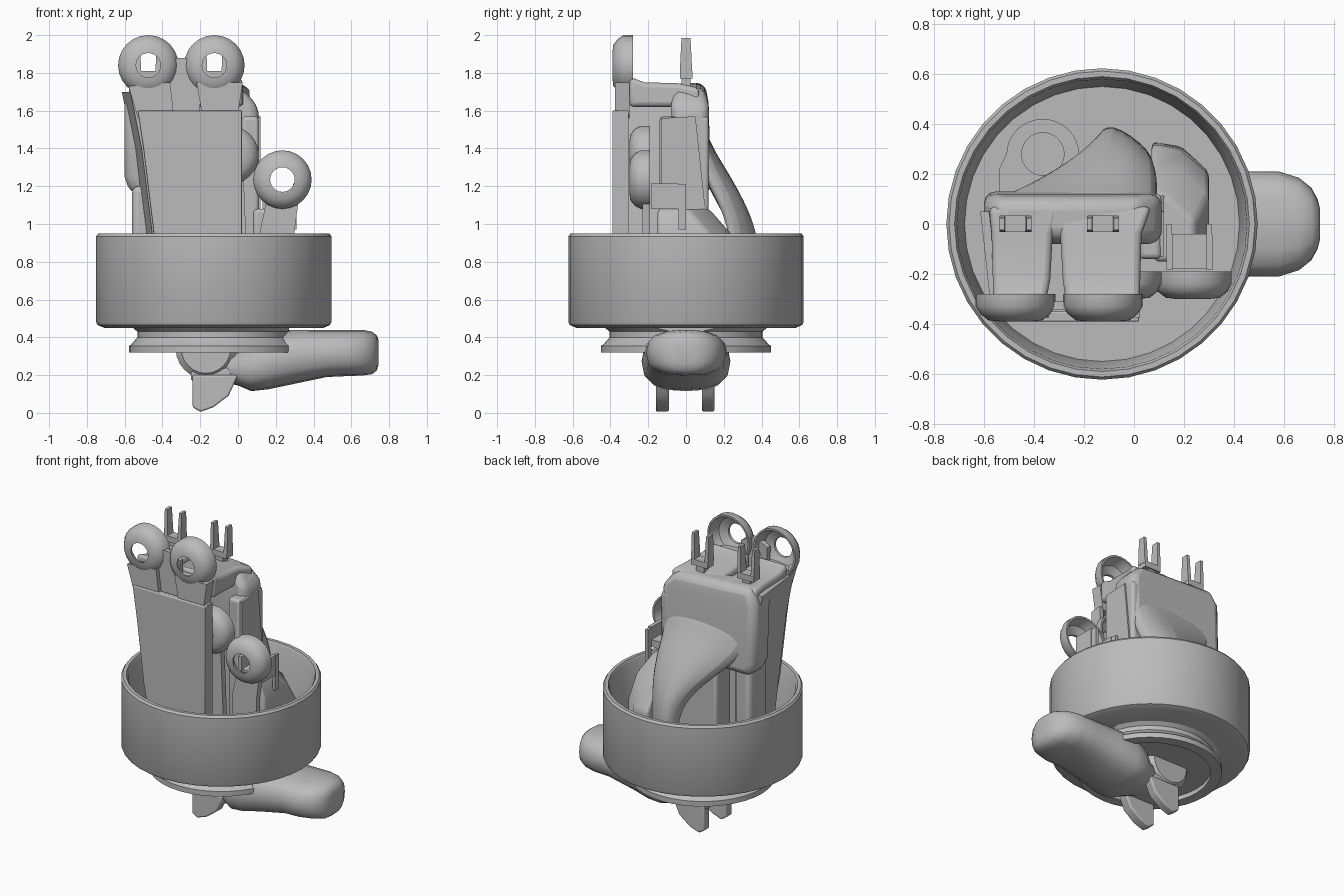
import bpy, bmesh, math
from mathutils import Vector, Matrix

if "Cube" in bpy.data.objects:
    bpy.data.objects.remove(bpy.data.objects["Cube"], do_unlink=True)

grey = bpy.data.materials.new("plain grey")
grey.use_nodes = True
COLOUR = (0.5, 0.5, 0.5, 1)
grey.diffuse_color = COLOUR
grey.node_tree.nodes["Principled BSDF"].inputs["Base Color"].default_value = COLOUR
CX = -0.128  # drum axis


def finish(name, bm, bevel=0, subsurf=0, angle=35):
    bmesh.ops.recalc_face_normals(bm, faces=bm.faces)
    mesh = bpy.data.meshes.new(name)
    bm.to_mesh(mesh)
    bm.free()
    ob = bpy.data.objects.new(name, mesh)
    bpy.context.collection.objects.link(ob)
    mesh.materials.append(grey)
    if bevel:
        mod = ob.modifiers.new("rounding", "BEVEL")
        mod.width, mod.segments = bevel, 3
    if subsurf:
        mod = ob.modifiers.new("smoothing", "SUBSURF")
        mod.levels = mod.render_levels = subsurf
    bpy.ops.object.select_all(action="DESELECT")
    ob.select_set(True)
    bpy.context.view_layer.objects.active = ob
    bpy.ops.object.shade_smooth_by_angle(angle=math.radians(angle))


def loft(name, sections, closed=False, **kw):
    """Skin a row of equal cross-sections; cap the ends or join them in a loop."""
    bm = bmesh.new()
    rings = [[bm.verts.new(p) for p in s] for s in sections]
    n = len(rings[0])
    pairs = list(zip(rings, rings[1:]))
    if closed:
        pairs.append((rings[-1], rings[0]))
    else:
        bm.faces.new(rings[0])
        bm.faces.new(rings[-1])
    for a, b in pairs:
        for i in range(n):
            bm.faces.new((a[i], a[(i + 1) % n], b[(i + 1) % n], b[i]))
    finish(name, bm, **kw)


def prism(name, pts, axis, lo, hi, **kw):
    """Extrude a flat outline along one axis."""
    place = {"x": lambda u, v, w: (w, u, v),
             "y": lambda u, v, w: (u, w, v),
             "z": lambda u, v, w: (u, v, w)}[axis]
    loft(name, [[place(u, v, w) for u, v in pts] for w in (lo, hi)], **kw)


def box(name, x, y, z, **kw):
    pts = [(x[0], y[0]), (x[1], y[0]), (x[1], y[1]), (x[0], y[1])]
    prism(name, pts, "z", *z, **kw)


def lathe(name, profile, centre, steps, axis="z", closed=False, cut_x=None):
    """Spin a (radius, height) profile round an axis."""
    bm = bmesh.new()
    vs = [bm.verts.new((r, 0, h)) for r, h in profile]
    edges = [bm.edges.new(p) for p in zip(vs, vs[1:])]
    if closed:
        edges.append(bm.edges.new((vs[-1], vs[0])))
    bmesh.ops.spin(bm, geom=vs + edges, cent=(0, 0, 0), axis=(0, 0, 1),
                   angle=math.tau, steps=steps)
    bmesh.ops.remove_doubles(bm, verts=bm.verts, dist=0.0001)
    if axis == "y":
        bm.transform(Matrix.Rotation(math.radians(90), 4, "X"))
    bm.transform(Matrix.Translation(Vector(centre)))
    if cut_x is not None:
        cut = bmesh.ops.bisect_plane(bm, geom=bm.verts[:] + bm.edges[:] + bm.faces[:],
                                     plane_co=(cut_x, 0, 0), plane_no=(1, 0, 0), clear_outer=True)
        bmesh.ops.edgeloop_fill(bm, edges=[e for e in cut["geom_cut"]
                                           if isinstance(e, bmesh.types.BMEdge)])
    finish(name, bm)


# Open drum and the flanged foot below it
lathe("drum", [(0, .45), (.58, .45), (.615, .465), (.623, .48), (.623, .935), (.612, .95),
               (.59, .95), (.58, .93), (.555, .54), (.55, .5), (0, .5)], (CX, 0, 0), 36)
lathe("foot_flange", [(0, .46), (.44, .46), (.405, .43), (.405, .4), (.44, .36), (.45, .355),
                      (.45, .32), (.38, .32), (.38, .35), (0, .35)], (CX, 0, 0), 36, cut_x=.27)


# Lower arm: rounded sections (x, bottom, top, half width)
def arm_section(x, bottom, top, w):
    ring = []
    for i in range(16):
        c, s = math.cos(math.tau * i / 16), math.sin(math.tau * i / 16)
        ring.append((x, w * math.copysign(abs(c) ** .75, c),
                     (bottom + top) / 2 + (top - bottom) / 2 * math.copysign(abs(s) ** .75, s)))
    return ring


arm = [(-.12, .17, .32, .1), (0, .145, .32, .17), (.07, .115, .38, .22), (.16, .125, .42, .235),
       (.28, .15, .44, .22), (.47, .19, .44, .21), (.58, .195, .44, .21), (.66, .198, .44, .185),
       (.71, .205, .43, .145), (.735, .225, .41, .1), (.745, .26, .38, .06)]
loft("lower_arm", [arm_section(*s) for s in arm], angle=40)
lathe("joint_knob", [(0, -.15), (.13, -.15), (.16, -.12), (.16, .12), (.13, .15), (0, .15)],
      (-.17, 0, .34), 24, axis="y")
box("joint_block", (-.25, .05), (-.14, .14), (.17, .24), bevel=.015)
claw = [(-.24, .2), (-.24, .03), (-.2, .005), (-.13, .03), (-.05, .09), (0, .2)]
for side, lo, hi in (("right", -.16, -.09), ("left", .085, .15)):
    prism(side + "_claw", claw, "y", lo, hi, bevel=.01)


# Hollow domed eye cups
def eye_cup(name, x, y, z, r):
    profile = [(.065, .11), (.108, .105), (.14, .08), (r, .05), (r, 0), (r - .012, 0),
               (r - .02, .03), (.12, .07), (.067, .095)]
    lathe(name, profile, (x, y, z), 24, axis="y", closed=True)


EYES = (("right", -.475), ("left", -.125))
for side, x in EYES:
    eye_cup(side + "_upper_eye", x, -.28, 1.84, .16)
eye_cup("front_side_eye", .235, -.19, 1.235, .155)
eye_cup("rear_side_eye", -.045, -.19, 1.365, .155)
prism("front_side_stem", [(.12, .5), (.3, .5), (.3, .97), (.32, 1.12), (.15, 1.12), (.12, .98)],
      "y", -.23, -.19)
prism("rear_side_stem", [(-.15, .5), (.06, .5), (.03, 1.25), (-.13, 1.25)], "y", -.23, -.19)

# Tapering face plate with necks, bridge and side wall
prism("face_plate", [(-.36, .5), (.02, .5), (.02, 1.6), (-.53, 1.6), (-.5, 1.4), (-.445, .95)],
      "y", -.39, -.35, bevel=.006)
box("plate_edge", (-.01, .02), (-.36, -.305), (.5, 1.6))
prism("right_neck", [(-.53, 1.56), (-.34, 1.58), (-.36, 1.75), (-.58, 1.73)], "y", -.375, -.3)
prism("left_neck", [(-.19, 1.58), (0, 1.58), (.025, 1.75), (-.22, 1.75)], "y", -.375, -.3)
prism("eye_bridge", [(-.39, 1.58), (-.2, 1.58), (-.2, 1.84), (-.27, 1.88), (-.33, 1.88), (-.4, 1.84)],
      "y", -.345, -.31)
loft("right_wall", [[(x, -.36, z), (x + .035, -.36, z), (x - .01, .05, z), (x - .045, .05, z)]
                    for x, z in ((-.4, .5), (-.46, 1), (-.51, 1.4), (-.57, 1.7))])

# Main housing: rounded back slab, side block and roof rails
loft("back_housing", [[(-.57, -.04, 1.16), (.09, -.04, 1.16), (.09, .13, 1.16), (-.57, .13, 1.16)],
                      [(-.6, -.06, 1.25), (.11, -.06, 1.25), (.11, .13, 1.25), (-.6, .13, 1.25)],
                      [(-.6, -.08, 1.64), (.11, -.08, 1.62), (.11, .12, 1.62), (-.6, .12, 1.64)],
                      [(-.55, -.06, 1.75), (.02, -.06, 1.72), (.02, .1, 1.72), (-.55, .1, 1.75)]],
     bevel=.045)
box("side_block", (.02, .11), (-.14, .12), (.5, 1.57), bevel=.02)
prism("side_ledge", [(-.13, .95), (.18, .95), (.1, 1.1), (.05, 1.57), (-.13, 1.56)], "x", .1, .12)
# Each rail widens from the eye cup to the housing: (y, bottom, top, left edge, right edge)
for side, rail in (("right", [(-.3, 1.62, 1.78, -.565, -.35), (-.22, 1.62, 1.75, -.565, -.335),
                              (-.04, 1.62, 1.745, -.57, -.325), (.07, 1.62, 1.74, -.58, -.3)]),
                   ("left", [(-.3, 1.62, 1.78, -.275, .025), (-.22, 1.62, 1.75, -.285, .025),
                             (-.04, 1.62, 1.745, -.295, .03), (.07, 1.62, 1.72, -.31, .07)])):
    loft(side + "_roof_rail", [[(a, y, lo), (a, y, hi), (b, y, hi), (b, y, lo)]
                               for y, lo, hi, a, b in rail], bevel=.025)
box("right_column", (-.56, -.44), (-.09, .11), (.5, 1.2), bevel=.03)
box("rear_column", (-.3, .05), (-.06, .1), (.5, 1.2), bevel=.02)

# Forked pivots behind the upper eyes
for side, x in EYES:
    box(side + "_fork_stem", (x - .03, x + .03), (-.025, .025), (1.6, 1.8))
    box(side + "_fork_bar", (x - .062, x + .062), (-.033, .035), (1.77, 1.81))
    for tip, s in (("a", -1), ("b", 1)):
        loft(side + "_fork_prong_" + tip,
             [[(x + s * a, -d, z), (x + s * .064, -d, z), (x + s * .064, d, z), (x + s * a, d, z)]
              for z, d, a in ((1.8, .033, .038), (1.985, .024, .044))])

# Ridged saddle sweeping out from the housing: (z, left x, left y, ridge y, right x, right y)
saddle = [(1.5, -.58, .1, .11, .1, .1), (1.4, -.58, .13, .15, .1, .13),
          (1.29, -.5, .15, .24, .1, .16), (1.18, -.38, .2, .31, .1, .22),
          (1.06, -.25, .27, .37, .09, .27), (.94, -.17, .33, .41, .08, .29),
          (.8, -.15, .35, .42, .08, .29), (.62, -.15, .35, .42, .08, .29)]
loft("back_saddle", [[(a, ya, z), (-.1, y, z), (b, yb, z), (b, yb - .09, z - .05),
                      (-.09, y - .1, z - .05), (a, ya - .08, z - .05)]
                     for z, a, ya, y, b, yb in saddle], subsurf=2)

# Side housing and channel behind the front side eye
loft("side_housing", [[(.08, -.15, z), (.3 - d, -.15, z), (.3 - d, y, z), (.19 - d, y + .1, z),
                       (.07, y + .12, z)]
                      for z, y, d in ((.5, .21, 0), (.82, .2, 0), (.96, .11, 0), (1.08, .01, .06))],
     bevel=.02)
box("side_channel_floor", (.14, .31), (-.18, -.04), (1.08, 1.13))
for side, lo in (("inner", .13), ("outer", .29)):
    box(side + "_channel_wall", (lo, lo + .025), (-.185, -.04), (1.08, 1.215))
    box(side + "_side_pivot", (lo, lo + .02), (-.04, 0), (.97, 1.21))

# Pierced tab low in the drum: hole rim and outer edge share the same angles
HX, HY = -.365, .28


def tab_ring(z, outer):
    ring = []
    for i in range(32):
        c, s = math.cos(math.tau * i / 32), math.sin(math.tau * i / 32)
        x, y = (.145 * c, .14 * s) if outer else (.085 * c, .085 * s)
        if outer and s < -.1:
            x, y = .175 * max(-1, min(1, c * 1.6)), -.2 * min(1, -s * 1.5)
        ring.append((HX + x, HY + y, z))
    return ring


loft("pierced_tab", [tab_ring(.6, False), tab_ring(.66, False), tab_ring(.66, True),
                     tab_ring(.6, True)], closed=True)
